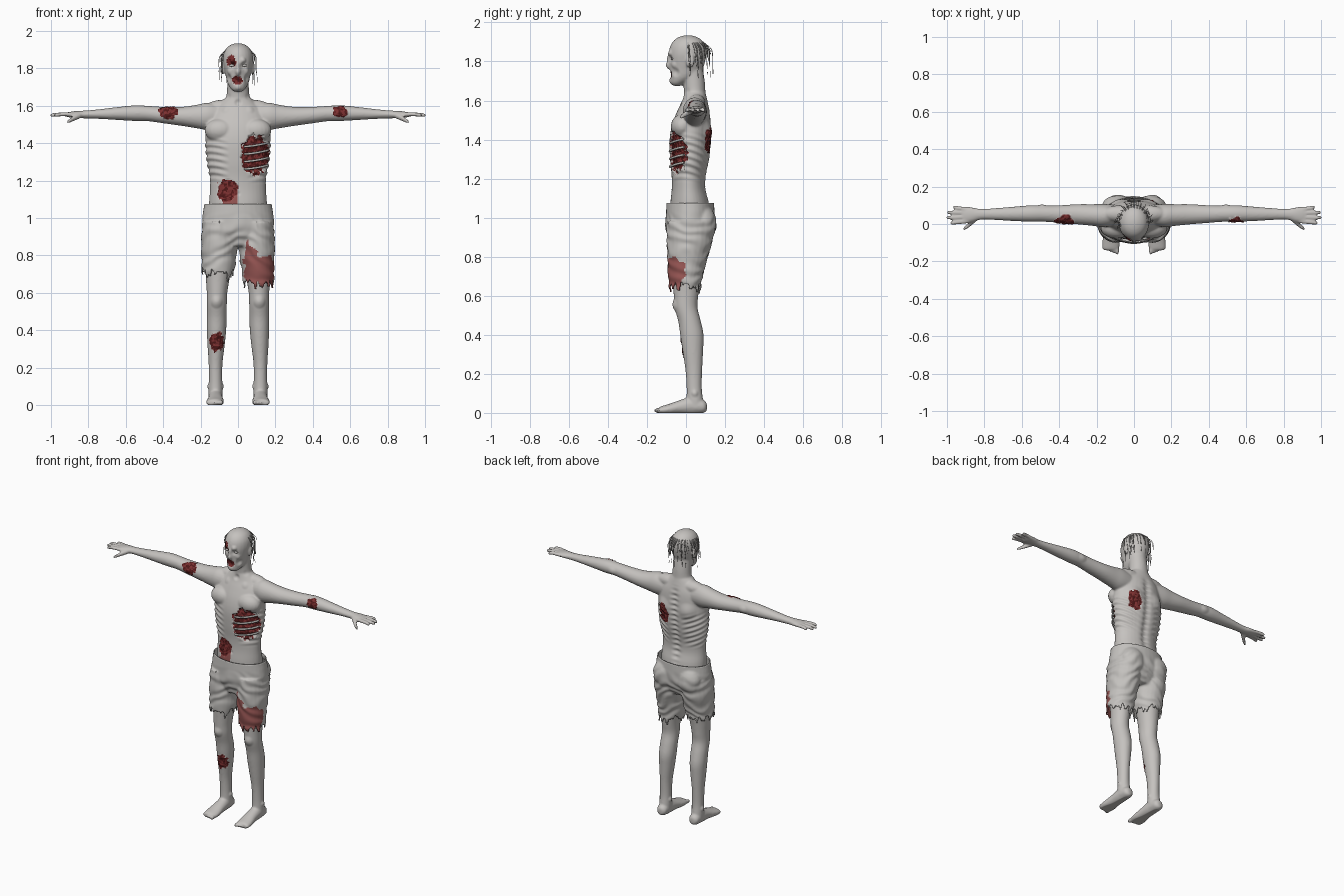
import bpy, bmesh, math, random
from mathutils import Vector, Matrix, noise

random.seed(4)
if "Cube" in bpy.data.objects:
    bpy.data.objects.remove(bpy.data.objects["Cube"])


def material(name, rgb):
    m = bpy.data.materials.new(name)
    m.use_nodes = True
    m.diffuse_color = (*rgb, 1)
    m.node_tree.nodes["Principled BSDF"].inputs["Base Color"].default_value = (*rgb, 1)
    return m


SKIN = material("pale grey skin", (.56, .54, .52))
CLOTH = material("grey cloth", (.55, .535, .515))
FLESH = material("raw flesh", (.2, .03, .03))
GORE = material("dark gore", (.085, .01, .01))
STAIN = material("blood stain", (.3, .09, .085))
HAIR = material("dull hair", (.4, .385, .37))


def add_object(name, mesh, mats):
    ob = bpy.data.objects.new(name, mesh)
    bpy.context.collection.objects.link(ob)
    for m in mats[len(mesh.materials):]:
        mesh.materials.append(m)
    return ob


def bake(ob):
    """Replace an object's data by its evaluated mesh, keeping face colours."""
    bpy.context.view_layer.update()
    me = bpy.data.meshes.new_from_object(ob.evaluated_get(bpy.context.evaluated_depsgraph_get()))
    name, mats = ob.name, [s.material for s in ob.material_slots]
    bpy.data.objects.remove(ob)
    me.polygons.foreach_set("use_smooth", [True] * len(me.polygons))
    return add_object(name, me, mats)


def smooth_step(a, b, c, d, t):
    return .5 * (2 * b + (c - a) * t + (2 * a - 5 * b + 4 * c - d) * t * t
                 + (3 * b - a - 3 * c + d) * t ** 3)


def loft(bm, axis, rings, both=False, sides=24, steps=4):
    """Smooth tube through elliptic rings (along, u, v, radius u, radius v)."""
    pts = [rings[0]] + list(rings) + [rings[-1]]
    dense = [[smooth_step(*q, s / steps) for q in zip(*pts[i:i + 4])]
             for i in range(len(rings) - 1) for s in range(steps)] + [rings[-1]]
    for sign in ((1, -1) if both else (1,)):
        loops = []
        for t, u, v, ru, rv in dense:
            loop = []
            for k in range(sides):
                a = math.tau * k / sides
                p = [u + ru * math.cos(a), v + rv * math.sin(a)]
                p.insert("XYZ".index(axis), t)
                loop.append(bm.verts.new((sign * p[0], p[1], p[2])))
            loops.append(loop)
        for a, b in zip(loops, loops[1:]):
            for k in range(sides):
                j = (k + 1) % sides
                bm.faces.new((a[k], a[j], b[j], b[k]))
        bm.faces.new(loops[0])
        bm.faces.new(loops[-1])


def blob(bm, c, r, both=True):
    for sign in ((1, -1) if both else (1,)):
        m = Matrix.Translation((sign * c[0], c[1], c[2])) @ Matrix.Diagonal((*r, 1))
        bmesh.ops.create_uvsphere(bm, u_segments=20, v_segments=12, radius=1, matrix=m)


def fuse(name, bm, voxel, mats, passes):
    """Merge overlapping volumes into one smooth skin."""
    bmesh.ops.recalc_face_normals(bm, faces=bm.faces)
    me = bpy.data.meshes.new(name)
    bm.to_mesh(me)
    ob = add_object(name, me, mats)
    mod = ob.modifiers.new("fuse", "REMESH")
    mod.mode, mod.voxel_size = "VOXEL", voxel
    mod = ob.modifiers.new("soften", "SMOOTH")
    mod.factor, mod.iterations = .5, passes
    return bake(ob)


def window(t, lo, hi, soft):
    return max(0, min(1, (t - lo) / soft, (hi - t) / soft))


# Body volumes: torso, neck, head
bm = bmesh.new()
loft(bm, "Z", [(.98, 0, .02, .15, .1), (1.07, 0, .02, .155, .1), (1.15, 0, .015, .15, .088),
               (1.22, 0, .016, .151, .09), (1.3, 0, .02, .166, .102), (1.4, 0, .024, .174, .108),
               (1.48, 0, .03, .17, .1), (1.55, 0, .04, .15, .083), (1.6, 0, .045, .11, .065),
               (1.64, 0, .045, .07, .055)], sides=36)
loft(bm, "Z", [(1.57, 0, .05, .085, .055), (1.64, 0, .045, .064, .055),
               (1.7, 0, .04, .058, .056), (1.77, 0, .03, .055, .055)])
loft(bm, "Z", [(1.675, 0, -.045, .02, .02), (1.69, 0, -.04, .038, .04), (1.72, 0, -.014, .056, .068),
               (1.76, 0, 0, .066, .085), (1.8, 0, .005, .075, .093), (1.84, 0, .008, .081, .097),
               (1.88, 0, .01, .077, .09), (1.91, 0, .01, .06, .07), (1.927, 0, .01, .035, .042),
               (1.934, 0, .01, .01, .012)])
blob(bm, (0, -.088, 1.783), (.014, .016, .022), False)
blob(bm, (0, -.085, 1.81), (.009, .014, .03), False)
blob(bm, (.081, .022, 1.8), (.009, .022, .034))
blob(bm, (.095, -.02, 1.468), (.084, .058, .062))
blob(bm, (.075, .055, 1.59), (.1, .045, .042))

# Arms, hands, fingers
loft(bm, "X", [(.08, .05, 1.54, .05, .06), (.16, .045, 1.543, .062, .073), (.22, .048, 1.542, .058, .063),
               (.3, .052, 1.543, .054, .051), (.4, .053, 1.55, .047, .044), (.48, .055, 1.558, .043, .041),
               (.55, .056, 1.56, .044, .042), (.65, .054, 1.558, .038, .034), (.75, .053, 1.555, .031, .025),
               (.82, .052, 1.553, .029, .021), (.87, .05, 1.553, .04, .018), (.905, .048, 1.552, .042, .014),
               (.92, .048, 1.552, .034, .01)], both=True)
for y0, y1, tip in ((.079, .09, .968), (.058, .062, 1.0), (.036, .034, 1.002), (.014, .005, .983)):
    loft(bm, "X", [(.885, y0, 1.552, .011, .011), (.94, (y0 + y1) / 2, 1.554, .0115, .0115),
                   (tip - .006, y1, 1.55, .01, .01), (tip, y1, 1.549, .006, .006)], True, 10)
loft(bm, "X", [(.84, .03, 1.548, .014, .015), (.88, -.002, 1.53, .015, .014),
               (.905, -.022, 1.517, .011, .011), (.915, -.028, 1.512, .006, .006)], True, 10)

# Legs, feet, toes
loft(bm, "Z", [(.97, .09, .02, .08, .1), (.8, .1, .01, .078, .085), (.68, .108, .003, .064, .07),
               (.6, .112, 0, .055, .063), (.54, .113, 0, .053, .059), (.47, .114, .018, .053, .058),
               (.4, .115, .03, .052, .06), (.32, .117, .035, .046, .053), (.22, .12, .04, .037, .043),
               (.13, .12, .042, .036, .039), (.07, .12, .045, .038, .042), (.02, .12, .05, .036, .042)], both=True)
loft(bm, "Y", [(.107, .12, .03, .015, .02), (.088, .12, .033, .034, .034), (.03, .12, .038, .037, .045),
               (-.03, .12, .03, .04, .036), (-.09, .122, .018, .047, .027), (-.13, .124, .013, .045, .02),
               (-.14, .124, .012, .038, .014)], both=True)
for k in range(5):
    blob(bm, (.09 + .017 * k, -.142 + .007 * k, .012), (.0115 - .001 * k, .023, .013))
body = fuse("body", bm, .006, [SKIN, FLESH, GORE, STAIN], 6)

# Sculpted bumps: centre, radius, height, mirrored across x
BUMPS = [((.033, -.085, 1.815), .026, -.01), ((.03, -.088, 1.843), .024, .01),
         ((.05, -.066, 1.782), .022, .006), ((.05, -.055, 1.745), .028, -.009),
         ((0, -.085, 1.735), .024, -.005), ((0, -.08, 1.7), .022, .004),
         ((.09, .12, 1.44), .065, .012), ((.07, -.03, 1.585), .03, .006), ((.115, -.06, .55), .04, .009),
         ((.155, .045, .1), .022, .007), ((.085, .045, .1), .022, .007), ((0, -.07, 1.13), .015, -.008),
         ((0, -.01, 1.615), .025, -.01), ((.49, .1, 1.555), .035, .006), ((.06, .0, 1.65), .025, -.004)]
# Wounds: centre, radii, depth
WOUNDS = [((-.375, .006, 1.568), (.05, .05, .043), .003), ((.545, .008, 1.572), (.038, .05, .036), .003),
          ((.1, -.065, 1.335), (.087, .1, .105), -.013), ((-.062, -.075, 1.15), (.06, .05, .062), -.003),
          ((-.113, -.02, .335), (.048, .04, .052), 0), ((.095, .13, 1.39), (.052, .045, .066), -.002),
          ((-.038, -.085, 1.838), (.026, .04, .032), -.003), ((-.006, -.085, 1.735), (.03, .035, .022), -.004)]


def wound_at(p):
    for c, r, depth in WOUNDS:
        d = p - Vector(c)
        if abs(d.x) < .14 and abs(d.z) < .14:
            q = math.sqrt(sum((d[i] / r[i]) ** 2 for i in range(3)))
            if q + .3 * noise.noise(p * 45) < 1:
                return depth
    return None


moves = []
for v in body.data.vertices:
    p, h = v.co, 0
    m = Vector((abs(p.x), p.y, p.z))
    for c, r, height in BUMPS:
        if abs(m.z - c[2]) < r:
            h += height * max(0, 1 - (m - Vector(c)).length_squared / r ** 2) ** 2
    if m.x < .2 and 1.05 < p.z < 1.62:
        # Ribs, then spine groove with vertebrae
        h += .0035 * math.sin(math.tau * (p.z + .25 * p.y - .3 * m.x) / .036) * window(m.x, .045, .3, .05) \
            * window(p.z, 1.18, 1.44, .05)
        if p.y > .03:
            spine = math.exp(-(m.x / .025) ** 2) * window(p.z, 1.06, 1.6, .08)
            h += spine * (-.011 + .004 * math.sin(math.tau * p.z / .035))
    depth = wound_at(p)
    if depth is not None:
        h += depth + .007 * noise.noise(p * 110)
    moves.append(p + v.normal * h)
for v, p in zip(body.data.vertices, moves):
    v.co = (p.x, p.y, max(0, p.z))
for f in body.data.polygons:
    c = f.center
    if wound_at(c) is not None:
        f.material_index = 1 if noise.noise(c * 70) > .02 else 2
    elif -.1 < c.x < -.004 and c.y < -.03 and 1.05 < c.z < 1.14 + .2 * noise.noise(c * 20):
        f.material_index = 3

# Shorts: fused hips and legs, cut open at the waist and ragged hems
bm = bmesh.new()
loft(bm, "Z", [(.85, 0, .015, .15, .085), (.93, 0, .02, .187, .122), (1.0, 0, .022, .191, .125),
               (1.07, 0, .022, .181, .122), (1.13, 0, .022, .175, .118)], sides=36)
loft(bm, "Z", [(.98, .098, .022, .092, .12), (.88, .1, .018, .097, .116), (.78, .102, .006, .093, .1),
               (.68, .109, -.004, .084, .086), (.54, .114, -.006, .08, .075)], both=True)
blob(bm, (.088, .088, .97), (.085, .068, .095))
shorts = fuse("torn_shorts", bm, .007, [CLOTH, STAIN], 5)
bm = bmesh.new()
bm.from_mesh(shorts.data)


def torn(c):
    a = math.atan2(c.y, abs(c.x) - .11)
    hem = (.645 if c.x > 0 else .715) + .04 * noise.noise(Vector((a * 2.5, c.x * 9, 0))) \
        + .045 * noise.noise(Vector((a * 5, 3, c.x * 5)))
    return c.z < hem or c.z > 1.072


bmesh.ops.delete(bm, geom=[f for f in bm.faces if torn(f.calc_center_median())], context="FACES")
bm.normal_update()
for v in bm.verts:
    p = v.co
    fold = math.sin(85 * p.z + 45 * abs(p.x) + 20 * p.y + 6 * noise.noise(p * 9))
    v.co = p + v.normal * .0025 * fold * window(p.z, .5, 1.03, .06)
for f in bm.faces:
    c = f.calc_center_median()
    ragged = .05 * noise.noise(c * 22)
    f.material_index = int(c.x > .035 + ragged / 2 and c.y < -.015 + ragged
                           and .87 - 2.4 * (c.x - .03) < c.z + .2 + ragged
                           and c.z < .865 - .55 * (c.x - .04) + ragged)
bm.to_mesh(shorts.data)
bm.free()
cloth = shorts.modifiers.new("thickness", "SOLIDIFY")
cloth.thickness, cloth.offset = .006, -1
bake(shorts)


def tubes(name, paths, radius, mat, taper):
    cu = bpy.data.curves.new(name, "CURVE")
    cu.dimensions, cu.bevel_depth, cu.bevel_resolution = "3D", radius, 1
    cu.use_fill_caps, cu.resolution_u = True, 4
    for path in paths:
        s = cu.splines.new("NURBS")
        s.points.add(len(path) - 1)
        s.order_u, s.use_endpoint_u = 3, True
        for i, p in enumerate(path):
            s.points[i].co = (*p, 1)
            s.points[i].radius = 1 - taper * i / len(path)
    return bake(add_object(name, cu, [mat]))


# Bare ribs crossing the chest wound
ribs = []
for k in range(4):
    ribs.append([(.168 * math.cos(a), .02 - .104 * math.sin(a), 1.272 + .04 * k + .012 * math.cos(2 * a))
                 for a in (math.radians(d) for d in range(16, 80, 9))])
tubes("exposed_ribs", ribs, .0065, SKIN, 0)

# Thin strands hanging from the sides and back of the scalp
strands = []
for k in range(40):
    a = math.radians(random.uniform(-12, 192))
    end, flare = random.uniform(1.7, 1.84), random.uniform(1.05, 1.3)
    strands.append([(.081 * s * math.cos(a + t), .01 + .098 * s * math.sin(a + t), z)
                    for s, t, z in ((.55, 0, 1.918), (1, .04, 1.885), (flare, .06, 1.86),
                                    (flare, .1, (end + 1.85) / 2), (flare + .03, .12, end))])
tubes("hair_strands", strands, .0018, HAIR, .7)

# Eyes
bm = bmesh.new()
blob(bm, (.033, -.069, 1.815), (.014, .009, .007))
me = bpy.data.meshes.new("eyes")
bm.to_mesh(me)
bm.free()
bake(add_object("eyes", me, [SKIN]))
